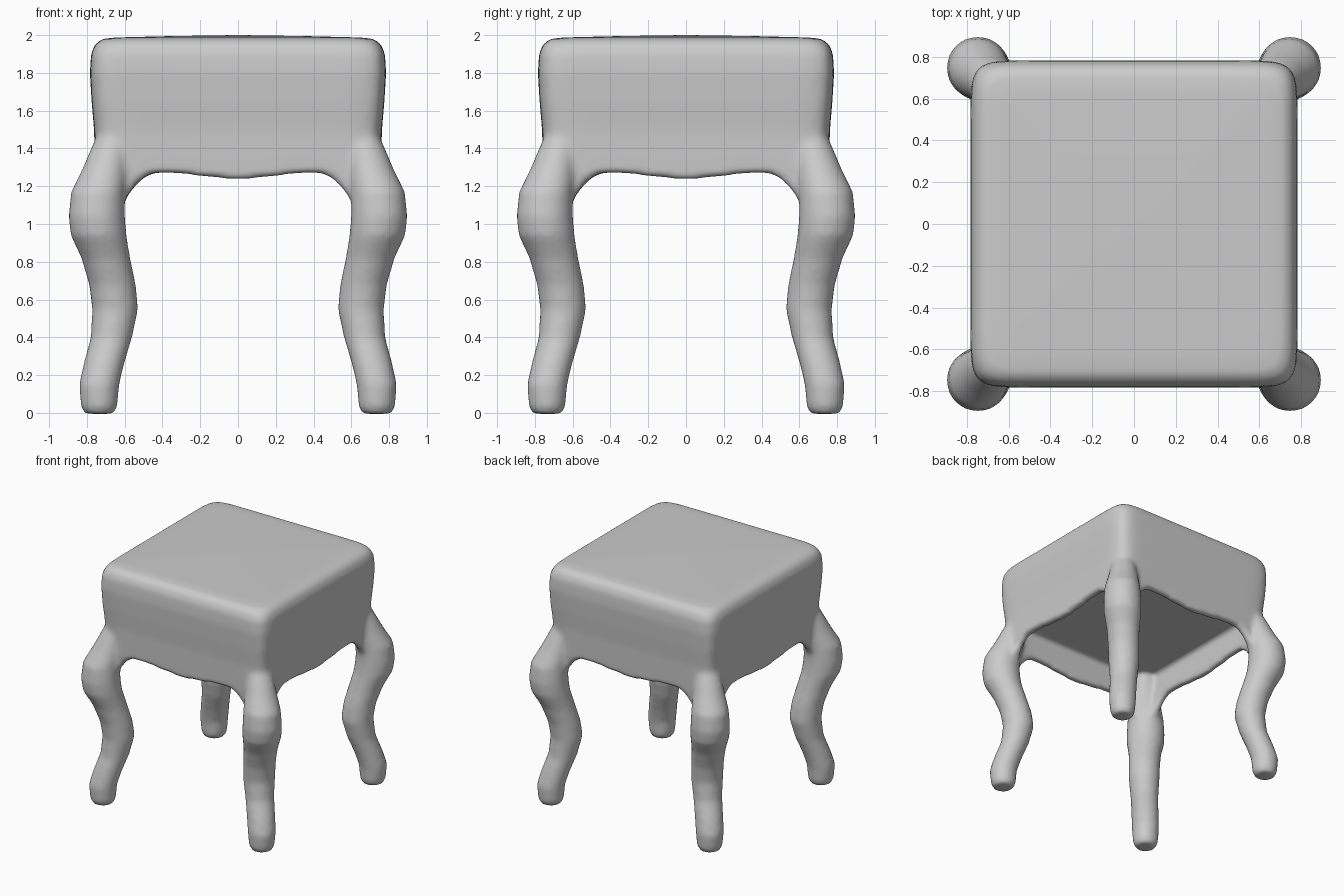
import bpy, bmesh
from math import sin, cos, pi

if "Cube" in bpy.data.objects:
    bpy.data.objects.remove(bpy.data.objects["Cube"])

bm = bmesh.new()


def loft(rings):
    """Skin a list of closed point rings and cap both ends."""
    loops = [[bm.verts.new(p) for p in ring] for ring in rings]
    n = len(loops[0])
    faces = [bm.faces.new(loops[0][::-1]), bm.faces.new(loops[-1])]
    for a, b in zip(loops, loops[1:]):
        for i in range(n):
            j = (i + 1) % n
            faces.append(bm.faces.new((a[i], a[j], b[j], b[i])))
    bmesh.ops.recalc_face_normals(bm, faces=faces)


def rim_z(s):
    """Height of the wavy apron edge at distance s from the side's middle."""
    return 1.255 - 0.016 * cos(pi * min(s, 0.4) / 0.4) - 5 * max(0, s - 0.43) ** 2


def square_ring(half, z, wave=0.0):
    """Rounded square; wave blends the height towards the wavy rim."""
    ring, n, k = [], 160, 14
    for i in range(n):
        t = 2 * pi * i / n
        c, s = cos(t), sin(t)
        d = half / (abs(c) ** k + abs(s) ** k) ** (1 / k)
        x, y = d * c, d * s
        h = rim_z(min(abs(x), abs(y)))
        ring.append((x, y, z + wave * (h - z)))
    return ring


# seat: recessed underside, wavy apron, rounded and slightly crowned top
loft([square_ring(0.02, 1.48), square_ring(0.69, 1.48),
      square_ring(0.69, 1.25, 1), square_ring(0.755, 1.25, 1),
      square_ring(0.758, 1.38, 0.3)]
     + [square_ring(h, z) for h, z in (
         (0.762, 1.5), (0.775, 1.65), (0.784, 1.8), (0.778, 1.9),
         (0.758, 1.95), (0.725, 1.978), (0.66, 1.987), (0.35, 1.995), (0.02, 2.0))])

# four cabriole legs: (offset along the diagonal, height, radius)
leg_path = [(0.735, -0.005, 0.075), (0.735, 0.03, 0.097), (0.735, 0.15, 0.107),
            (0.71, 0.26, 0.108), (0.67, 0.4, 0.11), (0.65, 0.55, 0.122),
            (0.665, 0.68, 0.124), (0.70, 0.82, 0.13), (0.738, 0.94, 0.148),
            (0.748, 1.04, 0.15), (0.742, 1.17, 0.142), (0.705, 1.29, 0.12),
            (0.67, 1.42, 0.1), (0.65, 1.52, 0.07)]
for sx in (-1, 1):
    for sy in (-1, 1):
        loft([[(sx * c + r * cos(2 * pi * i / 24), sy * c + r * sin(2 * pi * i / 24), z)
               for i in range(24)] for c, z, r in leg_path])

# fuse seat and legs into one soft body
mesh = bpy.data.meshes.new("stool")
bm.to_mesh(mesh)
bm.free()
stool = bpy.data.objects.new("stool_seat_and_legs", mesh)
bpy.context.collection.objects.link(stool)
remesh = stool.modifiers.new("fuse", 'REMESH')
remesh.mode = 'VOXEL'
remesh.voxel_size = 0.018
remesh.use_smooth_shade = True
smooth = stool.modifiers.new("soften", 'SMOOTH')
smooth.factor = 0.5
smooth.iterations = 8
